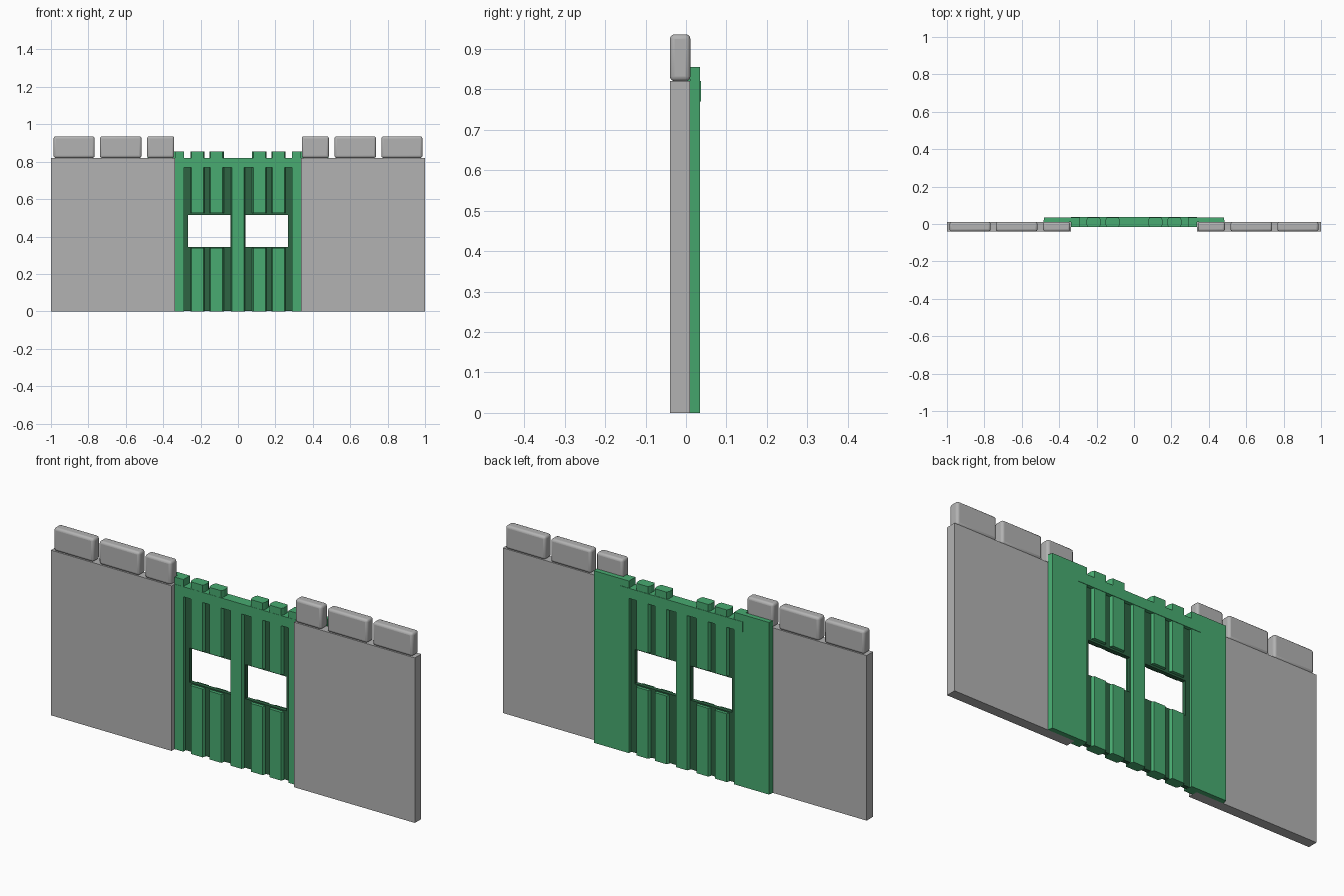
import bpy, bmesh

if "Cube" in bpy.data.objects:
    bpy.data.objects.remove(bpy.data.objects["Cube"])


def material(name, rgb):
    m = bpy.data.materials.new(name)
    m.diffuse_color = (*rgb, 1)
    m.use_nodes = True
    m.node_tree.nodes["Principled BSDF"].inputs["Base Color"].default_value = m.diffuse_color
    return m


STONE = material("stone grey", (0.45, 0.45, 0.45))
GREEN = material("gate green", (0.065, 0.41, 0.165))
DARK = material("dark green", (0.026, 0.125, 0.055))


def finish(name, bm, mat):
    bmesh.ops.recalc_face_normals(bm, faces=bm.faces)
    me = bpy.data.meshes.new(name)
    bm.to_mesh(me)
    bm.free()
    me.materials.append(mat)
    ob = bpy.data.objects.new(name, me)
    bpy.context.collection.objects.link(ob)
    return ob


def prism(name, outline, z0, z1, mat):
    """Extrude an xy outline from z0 to z1."""
    bm = bmesh.new()
    face = bm.faces.new([bm.verts.new((x, y, z0)) for x, y in outline])
    top = bmesh.ops.extrude_face_region(bm, geom=[face])["geom"]
    for v in top:
        if isinstance(v, bmesh.types.BMVert):
            v.co.z = z1
    return finish(name, bm, mat)


def box(name, x0, x1, y0, y1, z0, z1, mat):
    return prism(name, [(x0, y0), (x1, y0), (x1, y1), (x0, y1)], z0, z1, mat)


WALL_F, WALL_B = -0.04, 0.01      # wall front and back
GATE_F, GATE_B = -0.016, 0.035    # gate front and back
WIN_Z0, WIN_Z1 = 0.345, 0.515     # window sill and head


def slat(name, cx, half, z0, z1):
    """Plank with chamfered long edges."""
    cx0, cy = 0.006, 0.014
    a, b = half, half + cx0
    prism(name, [(cx - a, GATE_F), (cx + a, GATE_F), (cx + b, GATE_F + cy),
                 (cx + b, GATE_B - cy), (cx + a, GATE_B), (cx - a, GATE_B),
                 (cx - b, GATE_B - cy), (cx - b, GATE_F + cy)], z0, z1, GREEN)


for s, side in ((-1, "left"), (1, "right")):
    # Stone wall
    box(side + "_wall", s * 0.337, s * 1.0, WALL_F, WALL_B, 0, 0.82, STONE)

    # Rounded battlement blocks
    for i, (x0, x1) in enumerate(((0.341, 0.486), (0.516, 0.738), (0.767, 0.986))):
        ob = box(f"{side}_battlement_{i + 1}", s * x0, s * x1,
                 WALL_F, WALL_B + 0.001, 0.82, 0.936, STONE)
        bev = ob.modifiers.new("rounded edges", "BEVEL")
        bev.width, bev.segments = 0.012, 3
        bpy.context.view_layer.objects.active = ob
        ob.select_set(True)
        bpy.ops.object.shade_smooth_by_angle()
        ob.select_set(False)

    # Gate side panel, stepped to lap behind the wall
    prism(side + "_gate_panel",
          [(s * x, y) for x, y in ((0.289, GATE_F), (0.337, GATE_F), (0.337, WALL_B),
                                   (0.485, WALL_B), (0.48, GATE_B), (0.289, GATE_B))],
          0, 0.855, GREEN)

    # Gate planks, above and below the window
    for i, cx in enumerate((0.114, 0.216)):
        slat(f"{side}_lower_slat_{i + 1}", s * cx, 0.032, 0, WIN_Z0 - 0.006)
        slat(f"{side}_upper_slat_{i + 1}", s * cx, 0.032, WIN_Z1 + 0.01, 0.855)

    # Dark backing board around the window opening
    Y0, Y1 = 0.0, 0.02
    box(side + "_board_lower", s * 0.03, s * 0.29, Y0, Y1, 0.002, WIN_Z0, DARK)
    box(side + "_board_upper", s * 0.03, s * 0.29, Y0, Y1, WIN_Z1, 0.775, DARK)
    box(side + "_board_inner", s * 0.03, s * 0.04, Y0, Y1, WIN_Z0, WIN_Z1, DARK)
    box(side + "_board_outer", s * 0.267, s * 0.29, Y0, Y1, WIN_Z0, WIN_Z1, DARK)

# Centre plank and top rail
slat("centre_slat", 0, 0.031, 0, 0.80)
box("top_rail", -0.337, 0.337, GATE_F - 0.001, GATE_B + 0.002, 0.77, 0.82, GREEN)
